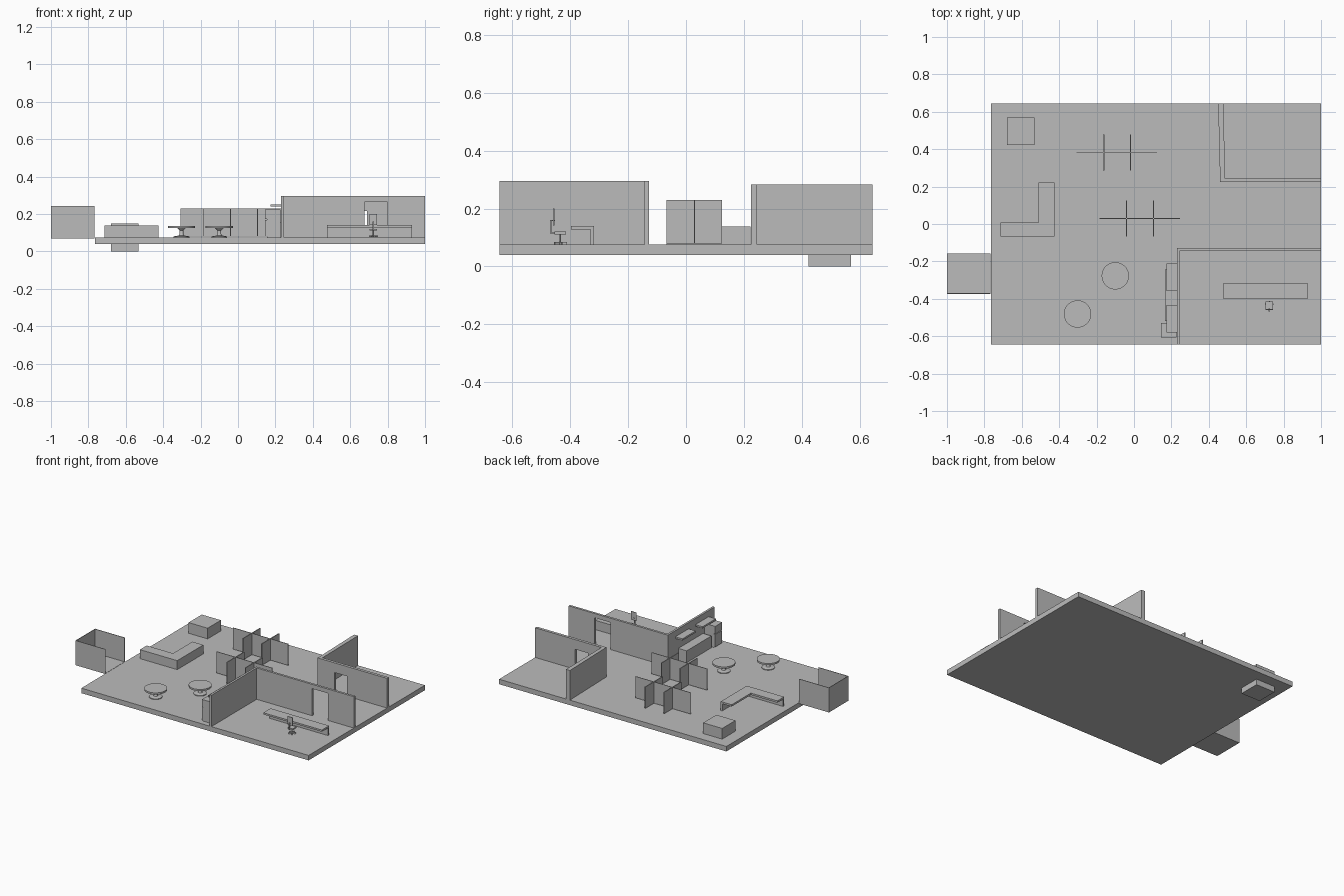
import bpy, bmesh, math
from mathutils import Vector

cube = bpy.data.objects.get("Cube")
if cube:
    bpy.data.objects.remove(cube, do_unlink=True)

GREY = (0.5, 0.5, 0.5, 1)
grey = bpy.data.materials.new("plain_grey")
grey.use_nodes = True
grey.diffuse_color = GREY
grey.node_tree.nodes["Principled BSDF"].inputs["Base Color"].default_value = GREY

FLOOR = 0.075


def finish(name, bm):
    bmesh.ops.recalc_face_normals(bm, faces=bm.faces[:])
    mesh = bpy.data.meshes.new(name)
    bm.to_mesh(mesh)
    bm.free()
    mesh.materials.append(grey)
    obj = bpy.data.objects.new(name, mesh)
    bpy.context.collection.objects.link(obj)
    return obj


def box(name, x, y, z):
    bm = bmesh.new()
    bmesh.ops.create_cube(bm, size=1)
    for v in bm.verts:
        v.co = [lo + (c + 0.5) * (hi - lo) for c, (lo, hi) in zip(v.co, (x, y, z))]
    return finish(name, bm)


def prism(name, outline, axis, low, high):
    """Extrude a flat outline along y or z."""
    bm = bmesh.new()
    place = (lambda a, b: (a, low, b)) if axis == "y" else (lambda a, b: (a, b, low))
    face = bm.faces.new([bm.verts.new(place(a, b)) for a, b in outline])
    new = bmesh.ops.extrude_face_region(bm, geom=[face])["geom"]
    step = Vector((0, high - low, 0) if axis == "y" else (0, 0, high - low))
    bmesh.ops.translate(bm, vec=step, verts=[g for g in new if isinstance(g, bmesh.types.BMVert)])
    return finish(name, bm)


def lathe(name, centre, profile, steps=32):
    """Spin a radius and height profile around a vertical axis."""
    bm = bmesh.new()
    verts = [bm.verts.new((r, 0, z)) for r, z in profile]
    edges = [bm.edges.new(pair) for pair in zip(verts, verts[1:])]
    bmesh.ops.spin(bm, geom=verts + edges, axis=(0, 0, 1), cent=(0, 0, 0),
                   angle=math.tau, steps=steps)
    bmesh.ops.remove_doubles(bm, verts=bm.verts[:], dist=0.0001)
    obj = finish(name, bm)
    obj.location = (*centre, 0)
    bpy.ops.object.select_all(action="DESELECT")
    obj.select_set(True)
    bpy.context.view_layer.objects.active = obj
    bpy.ops.object.shade_smooth_by_angle()
    return obj


def door_wall(name, x0, x1, door0, door1, door_top, top, y0, y1):
    outline = [(x0, FLOOR), (door0, FLOOR), (door0, door_top), (door1, door_top),
               (door1, FLOOR), (x1, FLOOR), (x1, top), (x0, top)]
    prism(name, outline, "y", y0, y1)


# Floor slab
box("floor", (-0.765, 1), (-0.645, 0.645), (0.04, FLOOR))

# Front office walls
door_wall("front_office_door_wall", 0.23, 1, 0.675, 0.8, 0.265, 0.295, -0.143, -0.127)
box("front_office_side_wall", (0.23, 0.245), (-0.645, -0.143), (FLOOR, 0.295))

# Back office walls, the side one slightly askew
door_wall("back_office_door_wall", 0.46, 1, 0.59, 0.69, 0.215, 0.283, 0.225, 0.245)
prism("back_office_side_wall", [(0.46, 0.245), (0.485, 0.245), (0.48, 0.645), (0.45, 0.645)],
      "z", FLOOR, 0.283)

# Entrance porch, open towards the floor
T = 0.004
PX, PY, PZ = (-1, -0.768), (-0.374, -0.157), (0.07, 0.243)
box("porch_floor", PX, PY, (0.07, 0.074))
box("porch_end_wall", (PX[0], PX[0] + T), PY, PZ)
for side, y in (("front", PY[0]), ("back", PY[1] - T)):
    box("porch_%s_wall" % side, PX, (y, y + T), PZ)

# Storage block standing through the floor
box("storage_block", (-0.68, -0.532), (0.423, 0.57), (0, 0.15))

# Reception counter with L-shaped top and outer panels
prism("reception_top", [(-0.715, -0.067), (-0.425, -0.067), (-0.425, 0.222),
                        (-0.51, 0.222), (-0.51, 0.008), (-0.715, 0.008)], "z", 0.125, 0.138)
box("reception_front_panel", (-0.715, -0.425), (-0.067, -0.055), (FLOOR, 0.125))
box("reception_side_panel", (-0.437, -0.425), (-0.055, 0.222), (FLOOR, 0.125))

# Office desk
box("desk_top", (0.475, 0.93), (-0.398, -0.318), (0.128, 0.14))
box("desk_panel", (0.475, 0.93), (-0.33, -0.318), (FLOOR, 0.128))

# Office chair
CX, CY = 0.724, -0.435
box("chair_seat", (CX - 0.02, CX + 0.02), (CY - 0.02, CY + 0.021), (0.111, 0.12))
box("chair_back", (CX - 0.02, CX + 0.02), (CY - 0.024, CY - 0.02), (0.142, 0.2))
box("chair_back_support", (CX - 0.004, CX + 0.004), (CY - 0.034, CY - 0.03), (0.113, 0.16))
for z in (0.113, 0.156):
    box("chair_support_arm", (CX - 0.004, CX + 0.004), (CY - 0.034, CY - 0.018), (z, z + 0.004))
lathe("chair_stem", (CX, CY), [(0, 0.08), (0.004, 0.08), (0.004, 0.111), (0, 0.111)], 12)
for i in range(5):
    leg = box("chair_leg", (0, 0.024), (-0.003, 0.003), (0.076, 0.085))
    leg.location = (CX, CY, 0)
    leg.rotation_euler.z = math.tau * i / 5 + math.pi / 2

# Round cafe tables
TABLE = [(0, FLOOR), (0.042, FLOOR), (0.042, 0.08), (0.014, 0.085), (0.01, 0.095), (0.01, 0.112),
         (0.022, 0.124), (0.073, 0.125), (0.073, 0.137), (0, 0.137)]
for centre in ((-0.302, -0.481), (-0.1, -0.277)):
    lathe("round_table", centre, TABLE)

# Workstation partitions: one long screen crossed by two short ones
for left, mid in ((-0.185, 0.029), (-0.307, 0.383)):
    height = (0.08, 0.23)
    box("long_partition", (left, left + 0.43), (mid - 0.002, mid + 0.002), height)
    for x in (left + 0.145, left + 0.289):
        box("cross_partition", (x - 0.003, x + 0.003), (mid - 0.096, mid + 0.096), height)

# Kitchenette: counter, wall shelves and two-door fridge
box("kitchen_counter", (0.165, 0.23), (-0.518, -0.243), (FLOOR, 0.158))
for y in (-0.357, -0.58):
    box("wall_shelf", (0.175, 0.23), (y, y + 0.147), (0.24, 0.252))
box("fridge_body", (0.155, 0.226), (-0.607, -0.53), (FLOOR, 0.225))
for name, z in (("lower", (0.08, 0.168)), ("upper", (0.172, 0.225))):
    box("fridge_%s_door" % name, (0.145, 0.155), (-0.607, -0.53), z)
